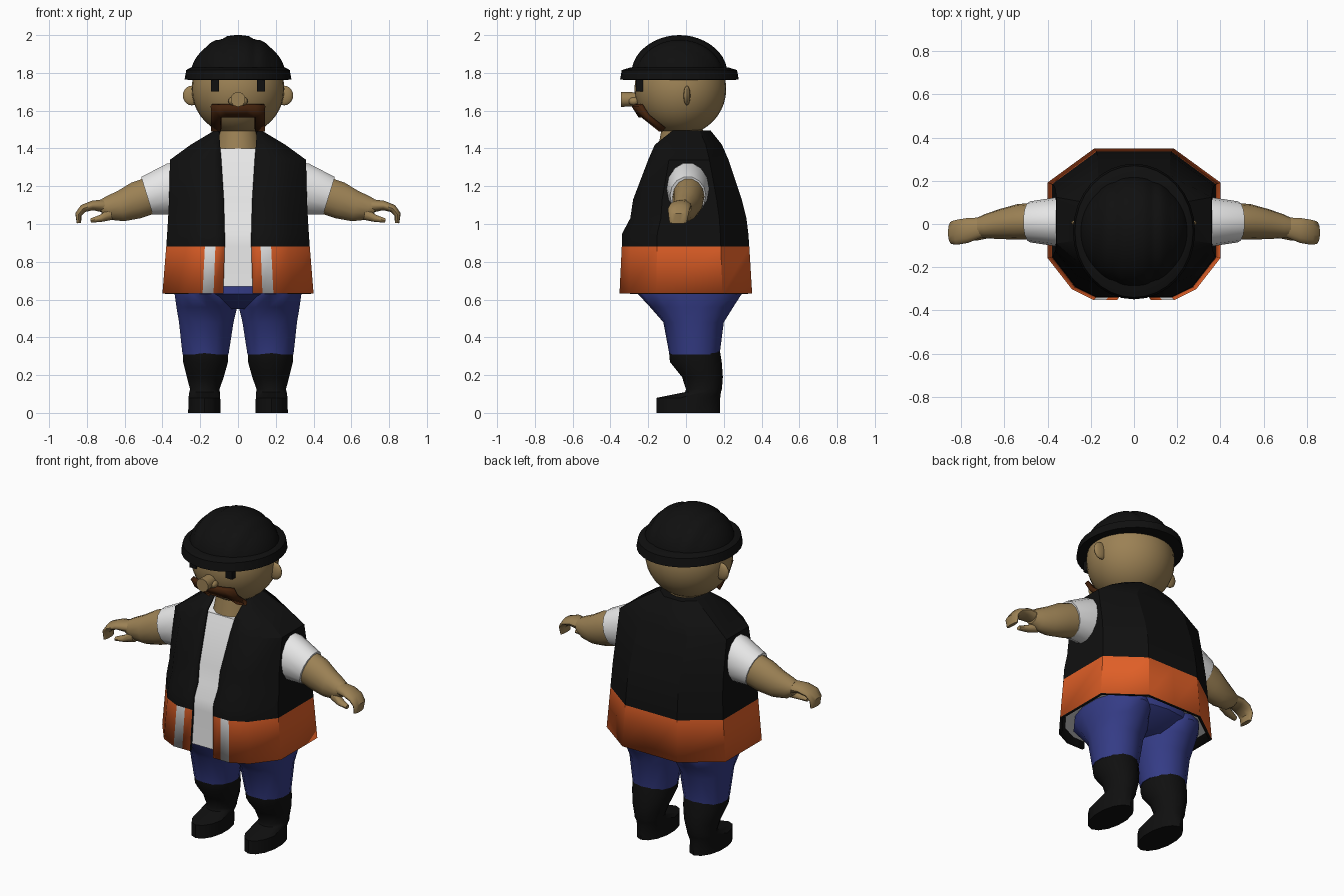
import bpy, bmesh, math
from mathutils import Matrix

cube = bpy.data.objects.get("Cube")
if cube:
    bpy.data.objects.remove(cube)


def material(name, rgb):
    m = bpy.data.materials.new(name)
    m.use_nodes = True
    m.diffuse_color = (*rgb, 1)
    m.node_tree.nodes["Principled BSDF"].inputs["Base Color"].default_value = (*rgb, 1)
    return m


SKIN = material("skin", (0.33, 0.22, 0.09))
BLACK = material("black", (0.005, 0.005, 0.005))
WHITE = material("white", (0.8, 0.8, 0.8))
ORANGE = material("orange", (0.75, 0.115, 0.02))
BLUE = material("blue", (0.035, 0.045, 0.24))
BROWN = material("brown", (0.06, 0.017, 0.004))


def finish(name, bm, *mats, angle=40):
    bmesh.ops.recalc_face_normals(bm, faces=bm.faces)
    me = bpy.data.meshes.new(name)
    bm.to_mesh(me)
    bm.free()
    for m in mats:
        me.materials.append(m)
    me.shade_smooth()
    me.set_sharp_from_angle(angle=math.radians(angle))
    ob = bpy.data.objects.new(name, me)
    bpy.context.collection.objects.link(ob)
    return ob


def loft(rings, closed=True, caps=(True, True), rule=None):
    """Skin a list of equal-length point rings; rule(row, column) picks the material."""
    bm = bmesh.new()
    rows = [[bm.verts.new(p) for p in ring] for ring in rings]
    n = len(rows[0])
    for i in range(len(rows) - 1):
        for j in range(n if closed else n - 1):
            k = (j + 1) % n
            f = bm.faces.new((rows[i][j], rows[i][k], rows[i + 1][k], rows[i + 1][j]))
            f.material_index = rule(i, j) if rule else 0
    for use, row in zip(caps, (rows[0], rows[-1])):
        if use:
            bm.faces.new(row).material_index = rule(len(rows), 0) if rule else 0
    return bm


def tube(name, mat, stations, side=1, sides=14):
    """Stations: x, y, z, radius across y, radius across the path, downward pitch."""
    rings = []
    for x, y, z, ry, rn, pitch in stations:
        ring = []
        for k in range(sides):
            t = math.tau * k / sides
            u = rn * math.sin(t)
            ring.append((side * (x + u * math.sin(pitch)), y + ry * math.cos(t),
                         z + u * math.cos(pitch)))
        rings.append(ring)
    return finish(name, loft(rings), mat)


def column(name, mat, levels, side=1, sides=14):
    """Upright tube. Levels: z, centre x, centre y, radius x, radius y."""
    return tube(name, mat, [(x, y, z, ry, rx, math.pi / 2) for z, x, y, rx, ry in levels],
                side, sides)


def ball(name, mat, centre, size, u=28, v=18):
    bm = bmesh.new()
    bmesh.ops.create_uvsphere(bm, u_segments=u, v_segments=v, radius=1,
                              matrix=Matrix.Translation(centre) @ Matrix.Diagonal((*size, 1)))
    return finish(name, bm, mat)


def box(name, mat, centre, size):
    bm = bmesh.new()
    bmesh.ops.create_cube(bm, size=1,
                          matrix=Matrix.Translation(centre) @ Matrix.Diagonal((*size, 1)))
    return finish(name, bm, mat)


def torso_ring(z, w, f, b, gap):
    """Faceted body outline from the front gap round the back to the other side."""
    half = [(gap + (w - gap) * t, f * s)
            for t, s in ((0, 1), (.16, 1), (.34, 1), (.65, .86), (1, .45))]
    half += [(w, .55 * b), (.46 * w, b), (0, b)]
    return [(x, y, z) for x, y in half] + [(-x, y, z) for x, y in half[-2::-1]]


# Vest: orange hem band with white stripes, open front
vest_levels = [(.632, .40, -.352, .35, .078), (.88, .38, -.34, .335, .07),
               (.95, .375, -.338, .33, .07), (1.03, .37, -.295, .32, .072),
               (1.13, .365, -.28, .295, .075), (1.34, .36, -.2, .225, .088),
               (1.42, .25, -.165, .19, .095), (1.495, .125, -.07, .13, .1)]


def vest_colour(row, col):
    if row > 0:
        return 2
    return 1 if col in (1, 12) else 0


vest = finish("vest", loft([torso_ring(*lv) for lv in vest_levels], False, (False, True),
                           vest_colour), ORANGE, WHITE, BLACK, angle=28)
solid = vest.modifiers.new("thickness", "SOLIDIFY")
solid.thickness = 0.018
solid.offset = -1
solid.material_offset = 2
solid.material_offset_rim = 2

# Shirt under the vest
shirt_rings = [torso_ring(z, w - .03, f + .022, b - .03, .05)
               for z, w, f, b, _ in vest_levels[:6]]
shirt_rings[0] = [(x, y, .67) for x, y, _ in shirt_rings[0]]
shirt_rings.append(torso_ring(1.40, .2, -.152, .14, .05))
finish("shirt", loft(shirt_rings), WHITE)

# Trousers
column("trouser_seat", BLUE, [(.69, 0, .02, .33, .28), (.63, 0, .02, .335, .278),
                              (.55, 0, .04, .16, .14)], sides=20)

for side, tag in ((1, "left"), (-1, "right")):
    # Legs and boots
    column(tag + "_trouser_leg", BLUE,
           [(.68, .175, .02, .165, .26), (.63, .172, .02, .168, .275),
            (.56, .165, .03, .165, .22), (.48, .168, .04, .148, .16),
            (.31, .172, .045, .125, .133)], side)
    column(tag + "_boot", BLACK,
           [(.325, .172, .045, .122, .135), (.27, .172, .052, .122, .137),
            (.19, .173, .087, .1, .108), (.125, .176, .095, .08, .095),
            (.11, .177, .09, .083, .095), (.08, .178, .013, .086, .168),
            (0, .178, .013, .088, .168)], side)
    # Sleeve, arm, fingers and thumb
    tube(tag + "_sleeve", WHITE,
         [(.30, .01, 1.19, .115, .145, 0), (.37, .01, 1.185, .112, .138, .05),
          (.482, .01, 1.15, .095, .106, .3)], side)
    tube(tag + "_arm", SKIN,
         [(.45, .015, 1.155, .085, .1, .3), (.54, .01, 1.125, .082, .1, .25),
          (.62, 0, 1.095, .07, .084, .2), (.69, -.01, 1.085, .056, .064, .1),
          (.725, -.015, 1.09, .045, .04, .05)], side)
    tube(tag + "_fingers", SKIN,
         [(.70, -.015, 1.095, .045, .038, 0), (.77, -.03, 1.098, .058, .026, .1),
          (.82, -.038, 1.082, .058, .022, .6), (.845, -.04, 1.05, .053, .018, 1.2),
          (.842, -.042, 1.005, .045, .012, 1.7)], side)
    tube(tag + "_thumb", SKIN,
         [(.67, -.03, 1.055, .035, .035, .2), (.725, -.05, 1.03, .026, .02, .3),
          (.78, -.06, 1.018, .016, .012, .1)], side, 10)
    # Ears and eyes
    ball(tag + "_ear", SKIN, (side * .245, .005, 1.68), (.047, .018, .052), 16, 10)
    box(tag + "_eye", BLACK, (side * .122, -.246, 1.735), (.044, .035, .068))

# Head, neck and nose
ball("head", SKIN, (0, -.03, 1.715), (.245, .243, .245), 32, 20)
column("neck", SKIN, [(1.36, 0, -.02, .13, .135), (1.5, 0, -.02, .105, .11)])
bm = bmesh.new()
bmesh.ops.create_cone(bm, cap_ends=True, segments=10, radius1=.036, radius2=.04, depth=.1,
                      matrix=Matrix.Translation((0, -.295, 1.66)) @ Matrix.Rotation(math.pi / 2, 4, "X"))
finish("nose", bm, SKIN)
for side, tag in ((1, "left"), (-1, "right")):
    ball(tag + "_nostril", SKIN, (side * .03, -.275, 1.65), (.022, .03, .022), 12, 8)

# Horseshoe moustache bent round the face
bm = bmesh.new()
xs = (-.14, -.09, -.045, 0, .045, .09, .14)
levels = ((1.63, -.278), (1.57, -.24), (1.50, -.152))
grid = [[bm.verts.new((x, y + 1.9 * x * x, z)) for x in xs] for z, y in levels]
for r in range(2):
    for c in range(6):
        if r == 0 or c in (0, 5):
            bm.faces.new((grid[r][c], grid[r][c + 1], grid[r + 1][c + 1], grid[r + 1][c]))
moustache = finish("moustache", bm, BROWN)
thick = moustache.modifiers.new("thickness", "SOLIDIFY")
thick.thickness = 0.025
thick.offset = 0

# Helmet dome with lengthwise raised ribs
bm = bmesh.new()
bmesh.ops.create_uvsphere(bm, u_segments=48, v_segments=40, radius=1,
                          matrix=Matrix.Rotation(math.pi / 2, 4, "Y"))
bmesh.ops.bisect_plane(bm, geom=bm.verts[:] + bm.edges[:] + bm.faces[:],
                       plane_co=(0, 0, 0), plane_no=(0, 0, 1), clear_inner=True)
for v in bm.verts:
    rib = abs(v.co.x) < .25 or .42 < abs(v.co.x) < .62
    k = 1 + (.035 * min(1, 2 * v.co.z) if rib else 0)
    v.co = (.255 * v.co.x, .255 * k * v.co.y - .035, .2222 * k * v.co.z + 1.77)
finish("helmet_dome", bm, BLACK)

# Helmet brim
column("helmet_brim", BLACK, [(1.762, 0, -.035, .25, .28), (1.765, 0, -.035, .283, .314),
                              (1.815, 0, -.035, .274, .305), (1.828, 0, -.035, .25, .262)],
       sides=32)
